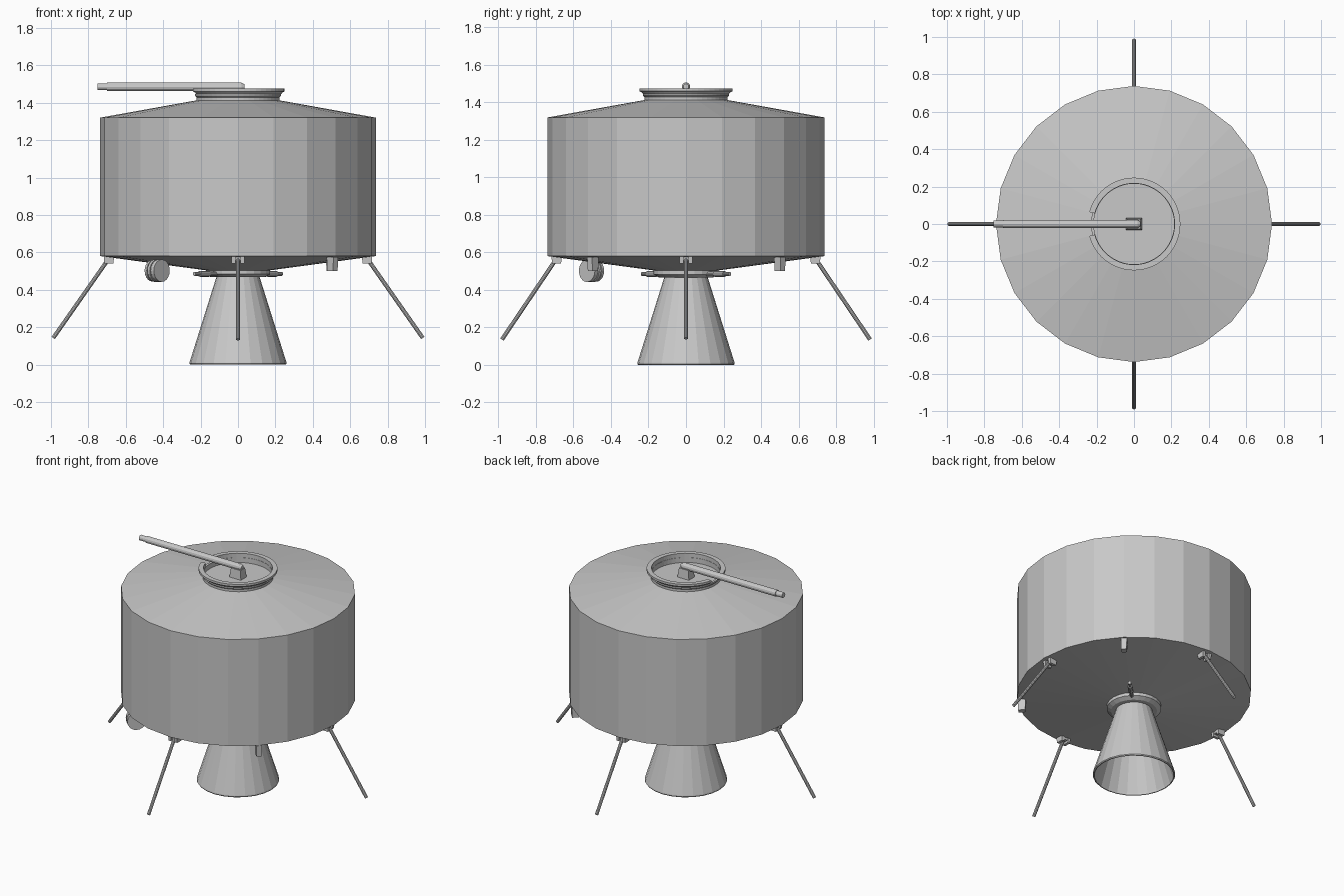
import bpy, bmesh, math
from mathutils import Vector, Matrix

if "Cube" in bpy.data.objects:
    bpy.data.objects.remove(bpy.data.objects["Cube"])

grey = bpy.data.materials.new("plain grey")
grey.diffuse_color = (0.58, 0.58, 0.58, 1)
grey.use_nodes = True
grey.node_tree.nodes["Principled BSDF"].inputs["Base Color"].default_value = grey.diffuse_color


def finish(name, bm):
    bmesh.ops.recalc_face_normals(bm, faces=bm.faces)
    me = bpy.data.meshes.new(name)
    bm.to_mesh(me)
    bm.free()
    me.materials.append(grey)
    ob = bpy.data.objects.new(name, me)
    bpy.context.collection.objects.link(ob)
    return ob


def lathe(name, profile, segs=24, start=0.0, span=360.0, loop=False):
    """Spin an (r, z) profile about z; loop closes the profile, partial spans are capped."""
    bm = bmesh.new()
    full = span >= 360
    rings = []
    for i in range(segs if full else segs + 1):
        a = math.radians(start + span * i / segs)
        rings.append([bm.verts.new((r * math.cos(a), r * math.sin(a), z)) for r, z in profile])
    n = len(profile)
    for i in range(segs):
        p, q = rings[i], rings[(i + 1) % len(rings)]
        for j in range(n if loop else n - 1):
            k = (j + 1) % n
            bm.faces.new((p[j], q[j], q[k], p[k]))
    if not full and loop:
        bm.faces.new(rings[0])
        bm.faces.new(rings[-1])
    bmesh.ops.remove_doubles(bm, verts=bm.verts, dist=1e-5)
    return finish(name, bm)


def rod(name, a, b, r1, r2=None, segs=10):
    a, b = Vector(a), Vector(b)
    d = b - a
    m = Matrix.Translation((a + b) / 2) @ d.to_track_quat('Z', 'Y').to_matrix().to_4x4()
    bm = bmesh.new()
    bmesh.ops.create_cone(bm, cap_ends=True, segments=segs, radius1=r1,
                          radius2=r1 if r2 is None else r2, depth=d.length, matrix=m)
    return finish(name, bm)


def box(name, centre, size, angle=0.0, taper=1.0, taper_top=True):
    """Box turned about z by angle around the model axis, one end optionally tapered."""
    bm = bmesh.new()
    bmesh.ops.create_cube(bm, size=1)
    for v in bm.verts:
        k = taper if (v.co.z > 0) == taper_top else 1
        v.co = Vector((v.co.x * size[0] * k, v.co.y * size[1] * k, v.co.z * size[2])) + Vector(centre)
    bm.transform(Matrix.Rotation(math.radians(angle), 4, 'Z'))
    return finish(name, bm)


# Main drum with shallow cones above and below
lathe("tank_body", [(0, 1.412), (0.225, 1.412), (0.738, 1.32), (0.738, 0.58),
                    (0.165, 0.503), (0, 0.503)])

# Docking collar on top: low base ring and a notched flange
lathe("collar_base", [(0.222, 1.405), (0.222, 1.428), (0.23, 1.436), (0.23, 1.446),
                      (0.215, 1.446), (0.215, 1.405)], 48, loop=True)
lathe("collar_flange", [(0.23, 1.446), (0.238, 1.455), (0.248, 1.46), (0.248, 1.475),
                        (0.217, 1.475), (0.217, 1.446)], 44, 195, 330, loop=True)

# Boom on the top
box("boom_bracket", (0, 0, 1.44), (0.09, 0.065, 0.07), taper=0.8)
rod("boom_pivot", (0.018, 0, 1.485), (0.034, 0, 1.485), 0.022, 0.014, 12)
rod("boom_tube", (0.018, 0, 1.485), (-0.70, 0, 1.485), 0.022, segs=12)
rod("boom_tip", (-0.69, 0, 1.485), (-0.75, 0, 1.485), 0.018, segs=12)

# Engine: neck ring and hollow bell
lathe("engine_neck", [(0, 0.51), (0.172, 0.51), (0.172, 0.483), (0.145, 0.467), (0, 0.467)])
lathe("engine_bell", [(0.115, 0.47), (0.258, 0.015), (0.26, 0.006), (0.256, 0), (0.25, 0),
                      (0.248, 0.012), (0.105, 0.468), (0, 0.468)])

# Pair of small thrusters on the diagonal by the neck
for side, s in (("back", 1), ("front", -1)):
    def at(r):
        return (s * r * 0.7071, s * r * 0.7071, 0.485)
    rod(side + "_thruster_stem", at(0.15), at(0.27), 0.012)
    rod(side + "_thruster_nozzle", at(0.25), at(0.33), 0.009, 0.011)
    rod(side + "_thruster_block", at(0.22), at(0.29), 0.016)

# Four thin splayed legs with hinge lugs
for i, name in enumerate(("right", "back", "left", "front")):
    ang = i * 90
    c, s = round(math.cos(math.radians(ang))), round(math.sin(math.radians(ang)))
    foot_r, foot_z = (0.988, 0.142) if i % 2 == 0 else (0.982, 0.135)
    rod(name + "_leg", (0.685 * c, 0.685 * s, 0.575), (foot_r * c, foot_r * s, foot_z), 0.011)
    for side in (-1, 1):
        box(name + "_leg_lug", (0.69, side * 0.024, 0.561), (0.056, 0.022, 0.042), ang,
            taper=0.85, taper_top=False)
    box(name + "_leg_hinge", (0.685, 0, 0.567), (0.035, 0.04, 0.025), ang)

# Small sensor blocks under the rim
for name, ang in (("back_sensor", 45), ("front_sensor", -44.5)):
    box(name, (0.708, 0, 0.538), (0.05, 0.038, 0.076), ang, taper=0.88, taper_top=False)

# Round drum unit with grooves, lying along the rim
axis = Vector((0.7071, -0.7071, 0))
mid = Vector((-0.433, -0.503, 0.502))
for i, (t0, t1, r) in enumerate(((-0.036, -0.020, 0.058), (-0.022, -0.010, 0.048),
                                 (-0.012, 0.006, 0.061), (0.004, 0.014, 0.048),
                                 (0.012, 0.036, 0.06))):
    rod("drum_unit_disc", mid + axis * t0, mid + axis * t1, r, segs=20)
